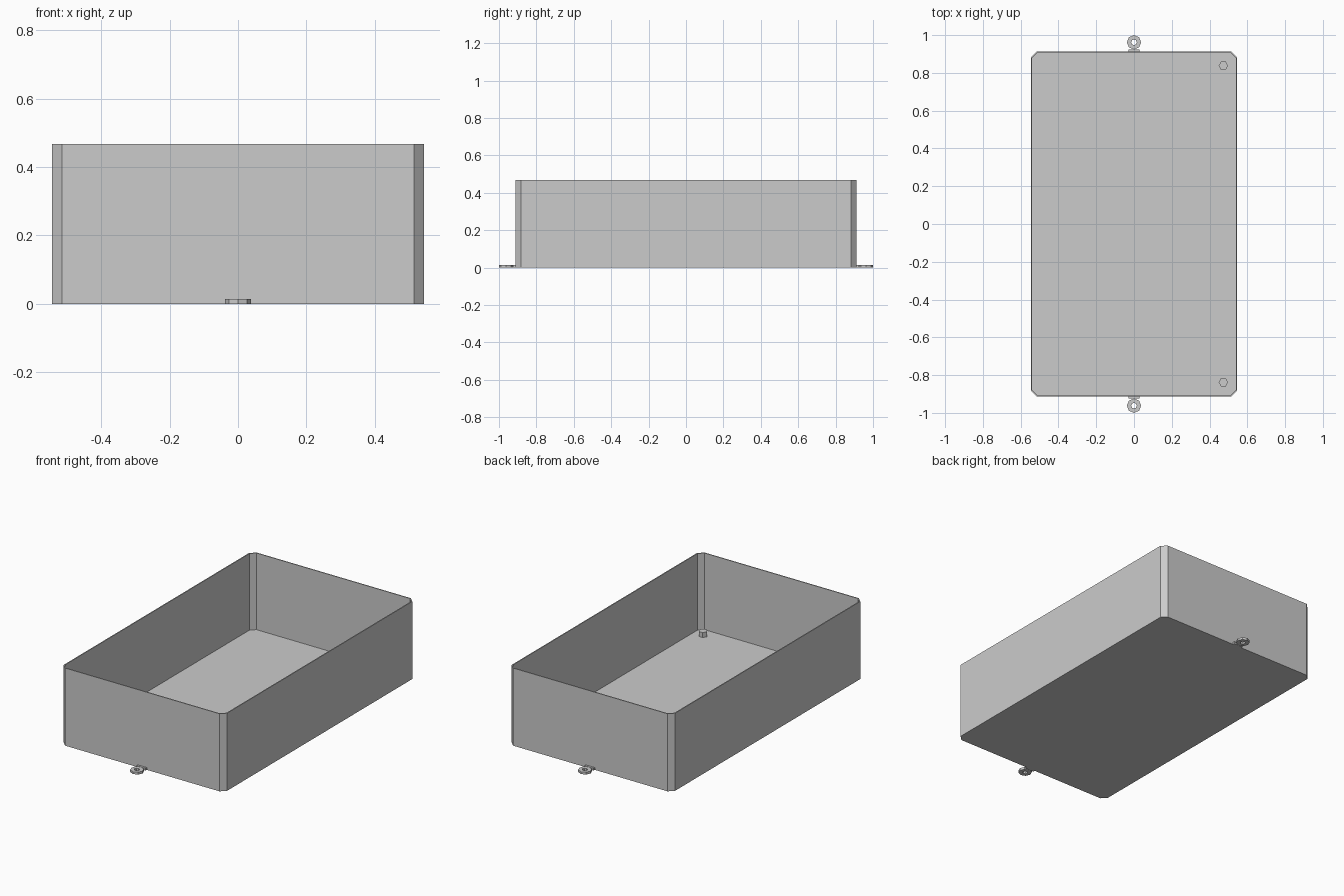
import bpy, bmesh
from math import cos, sin, pi

cube = bpy.data.objects.get("Cube")
if cube:
    bpy.data.objects.remove(cube, do_unlink=True)

GREY = (0.6, 0.6, 0.6, 1)
grey = bpy.data.materials.new("plain grey")
grey.use_nodes = True
grey.diffuse_color = GREY
grey.node_tree.nodes["Principled BSDF"].inputs["Base Color"].default_value = GREY


def finish(name, bm):
    bmesh.ops.recalc_face_normals(bm, faces=bm.faces[:])
    mesh = bpy.data.meshes.new(name)
    bm.to_mesh(mesh)
    bm.free()
    mesh.materials.append(grey)
    obj = bpy.data.objects.new(name, mesh)
    bpy.context.collection.objects.link(obj)
    return obj


def ring(bm, points, z):
    return [bm.verts.new((x, y, z)) for x, y in points]


def bridge(bm, a, b):
    for i in range(len(a)):
        j = (i + 1) % len(a)
        bm.faces.new((a[i], a[j], b[j], b[i]))


def chamfered(hx, hy, c):
    pts = []
    for sx, sy in ((1, 1), (-1, 1), (-1, -1), (1, -1)):
        pair = [(sx * hx, sy * (hy - c)), (sx * (hx - c), sy * hy)]
        pts += pair if sx == sy else pair[::-1]
    return pts


def polygon(cx, cy, r, n):
    return [(cx + r * cos(2 * pi * i / n), cy + r * sin(2 * pi * i / n)) for i in range(n)]


HX, HY, HEIGHT, WALL, FLOOR = 0.545, 0.912, 0.468, 0.006, 0.006

# Open tray with chamfered corners
bm = bmesh.new()
outer = chamfered(HX, HY, 0.03)
inner = chamfered(HX - WALL, HY - WALL, 0.0275)
loops = [ring(bm, outer, 0), ring(bm, outer, HEIGHT),
         ring(bm, inner, HEIGHT), ring(bm, inner, FLOOR)]
for a, b in zip(loops, loops[1:]):
    bridge(bm, a, b)
bm.faces.new(loops[0])
bm.faces.new(loops[-1])
finish("tray", bm)

for side, label in ((-1, "front"), (1, "back")):
    # Hexagonal locating peg on the floor
    bm = bmesh.new()
    profile = polygon(0.473, side * 0.838, 0.025, 6)
    low, high = ring(bm, profile, FLOOR), ring(bm, profile, FLOOR + 0.03)
    bridge(bm, low, high)
    bm.faces.new(low)
    bm.faces.new(high)
    finish(label + "_peg", bm)

    # Octagonal mounting eyelet
    bm = bmesh.new()
    rim = polygon(0, side * 0.962, 0.038, 8)
    hole = polygon(0, side * 0.962, 0.015, 8)
    loops = [ring(bm, rim, 0), ring(bm, rim, 0.014),
             ring(bm, hole, 0.014), ring(bm, hole, 0)]
    for i in range(4):
        bridge(bm, loops[i], loops[(i + 1) % 4])
    finish(label + "_eyelet", bm)

    # Small tab joining the eyelet to the wall
    bm = bmesh.new()
    bmesh.ops.create_cube(bm, size=1)
    for v in bm.verts:
        v.co.x *= 0.06
        v.co.y = side * 0.916 + v.co.y * 0.016
        v.co.z = 0.007 + v.co.z * 0.014
    finish(label + "_tab", bm)
